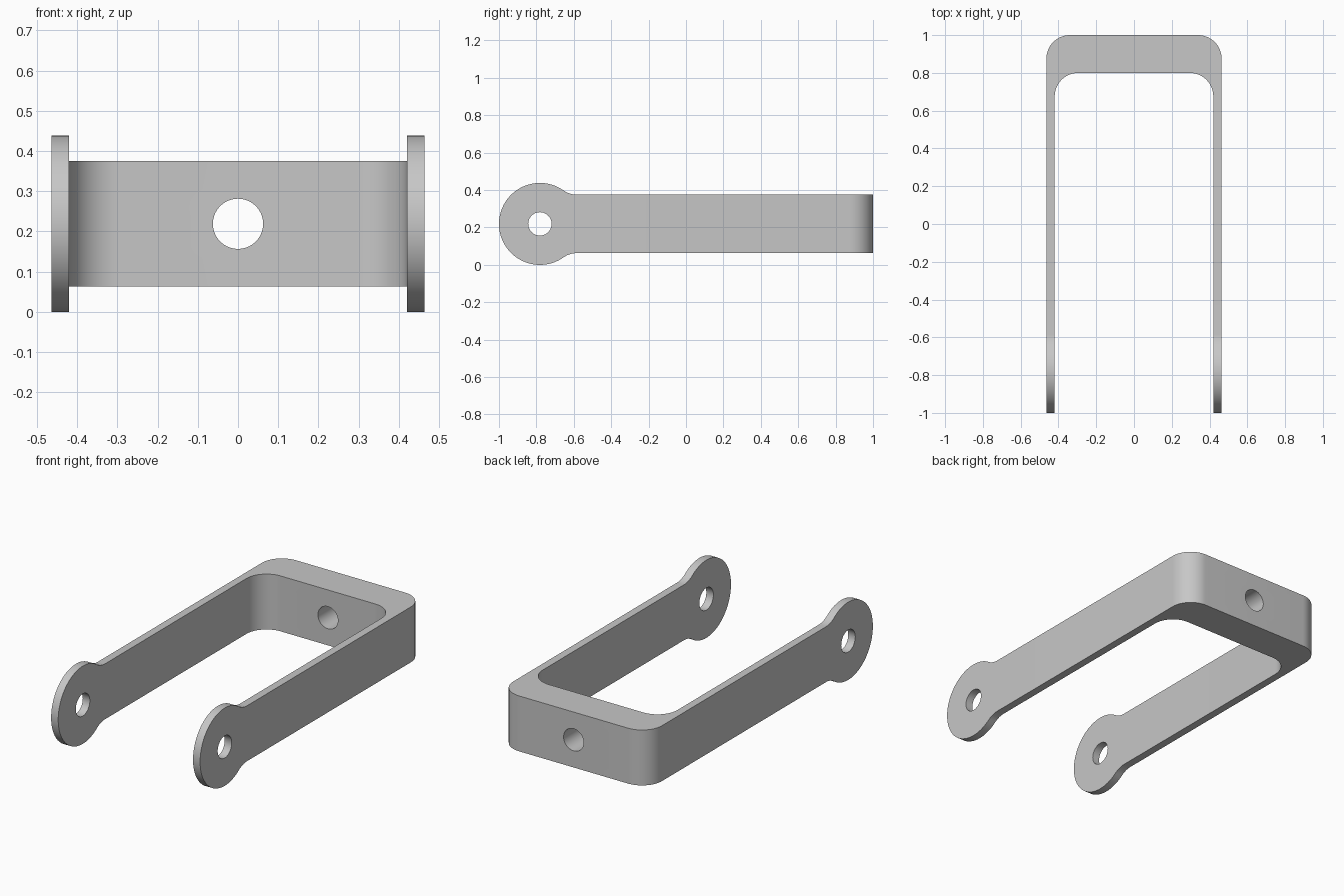
import bpy
import bmesh
from math import pi, cos, sin, atan2, sqrt
from mathutils import Vector

cube = bpy.data.objects.get("Cube")
if cube:
    bpy.data.objects.remove(cube, do_unlink=True)

# Main dimensions
OUT_X, IN_X = 0.464, 0.42        # outer and inner half width
BACK, BRIDGE = 1.0, 0.8          # outer and inner face of the bridge
CORNER = 0.125                   # corner radius in plan
EYE_R, HOLE_R = 0.219, 0.0625    # eye and hole radii
EYE_Y, MID_Z = -1 + EYE_R, EYE_R
ARM_H, FILLET = 0.156, 0.125     # half height of the arm, neck fillet

steel = bpy.data.materials.new("light_grey_metal")
steel.use_nodes = True
GREY = (0.57, 0.57, 0.57, 1)
steel.diffuse_color = GREY
steel.node_tree.nodes["Principled BSDF"].inputs["Base Color"].default_value = GREY


def arc(cx, cy, r, start, end, n):
    return [(cx + r * cos(start + (end - start) * i / n),
             cy + r * sin(start + (end - start) * i / n)) for i in range(n + 1)]


def prism(name, points, sweep):
    """Extrude a closed outline of 3D points along a vector."""
    bm = bmesh.new()
    face = bm.faces.new([bm.verts.new(p) for p in points])
    top = bmesh.ops.extrude_face_region(bm, geom=[face])
    moved = [v for v in top["geom"] if isinstance(v, bmesh.types.BMVert)]
    bmesh.ops.translate(bm, vec=Vector(sweep), verts=moved)
    bmesh.ops.recalc_face_normals(bm, faces=bm.faces)
    mesh = bpy.data.meshes.new(name)
    bm.to_mesh(mesh)
    bm.free()
    mesh.materials.append(steel)
    obj = bpy.data.objects.new(name, mesh)
    bpy.context.collection.objects.link(obj)
    return obj


def combine(target, tool, operation):
    """Apply a boolean and discard the helper."""
    tool.hide_render = True
    mod = target.modifiers.new("shape", "BOOLEAN")
    mod.operation, mod.solver, mod.object = operation, "EXACT", tool
    bpy.context.view_layer.objects.active = target
    bpy.ops.object.modifier_apply(modifier=mod.name)
    bpy.data.objects.remove(tool, do_unlink=True)


# U-shaped plan with rounded inner and outer corners
def rounded_end(half, back):
    right = arc(half - CORNER, back - CORNER, CORNER, 0, pi / 2, 16)
    return [(half, -1.1)] + right + [(-x, y) for x, y in reversed(right)] + [(-half, -1.1)]


plan = rounded_end(OUT_X, BACK) + rounded_end(IN_X, BRIDGE)[::-1]
fork = prism("fork_bracket", [(x, y, -0.1) for x, y in plan], (0, 0, 0.7))

# Side outline: straight arm, filleted neck and round eye
reach = sqrt((EYE_R + FILLET) ** 2 - (ARM_H + FILLET) ** 2)
neck = atan2(ARM_H + FILLET, reach)
upper = [(1.1, ARM_H)]
upper += arc(EYE_Y + reach, ARM_H + FILLET, FILLET, -pi / 2, neck - pi, 10)
upper += arc(EYE_Y, 0, EYE_R, neck, pi, 32)[1:]
lower = [(y, -z) for y, z in upper[-2::-1]]
side = prism("side_outline", [(-0.6, y, MID_Z + z) for y, z in upper + lower], (1.2, 0, 0))
combine(fork, side, "INTERSECT")

# Pin hole through both eyes, bolt hole through the bridge
ring = arc(0, 0, HOLE_R, 0, 2 * pi, 40)[:-1]
pin = prism("pin_cutter", [(-0.6, EYE_Y + a, MID_Z + b) for a, b in ring], (1.2, 0, 0))
combine(fork, pin, "DIFFERENCE")
bolt = prism("bolt_cutter", [(a, 0.6, MID_Z + b) for a, b in ring], (0, 0.6, 0))
combine(fork, bolt, "DIFFERENCE")

# Smooth curved walls, sharp edges
bpy.ops.object.select_all(action="DESELECT")
fork.select_set(True)
bpy.context.view_layer.objects.active = fork
bpy.ops.object.shade_smooth_by_angle(angle=pi / 6)
